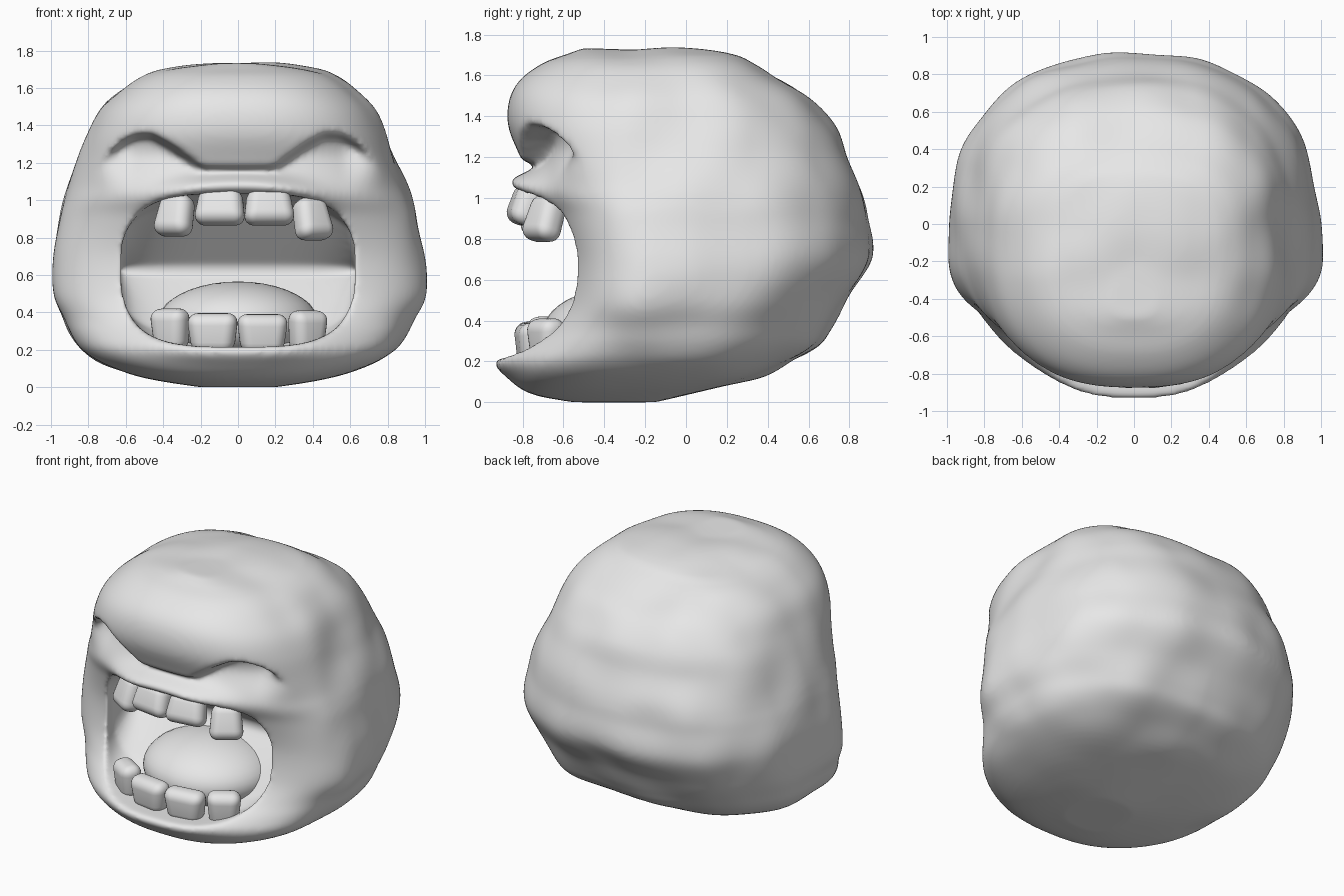
import bpy, bmesh, math
from mathutils import Vector, noise

cube = bpy.data.objects.get("Cube")
if cube:
    bpy.data.objects.remove(cube)

stone = bpy.data.materials.new("stone grey")
stone.use_nodes = True
stone.diffuse_color = (0.8, 0.8, 0.8, 1)
stone.node_tree.nodes["Principled BSDF"].inputs["Base Color"].default_value = (0.8, 0.8, 0.8, 1)


def smoothstep(low, high, value):
    t = min(1, max(0, (value - low) / (high - low)))
    return t * t * (3 - 2 * t)


def interpolate(points, x):
    """Piecewise linear curve through (x, value) points."""
    for (xa, va), (xb, vb) in zip(points, points[1:]):
        if x <= xb:
            return va + (vb - va) * (x - xa) / (xb - xa)
    return points[-1][1]


def spline_rows(rows, steps):
    """Smooth in-between rows passing through every given row."""
    padded = [rows[0]] + rows + [rows[-1]]
    result = []
    for a, b, c, d in zip(padded, padded[1:], padded[2:], padded[3:]):
        for step in range(steps):
            t = step / steps
            result.append([q + t / 2 * (r - p + t * (2 * p - 5 * q + 4 * r - s
                                                     + t * (3 * (q - r) + s - p)))
                           for p, q, r, s in zip(a, b, c, d)])
    return result + [rows[-1]]


def make_object(name, bm):
    bmesh.ops.recalc_face_normals(bm, faces=bm.faces)
    mesh = bpy.data.meshes.new(name)
    bm.to_mesh(mesh)
    bm.free()
    mesh.materials.append(stone)
    obj = bpy.data.objects.new(name, mesh)
    bpy.context.collection.objects.link(obj)
    return obj


def shade_smooth(obj):
    for face in obj.data.polygons:
        face.use_smooth = True


def loft(name, rings):
    """Closed skin over rings of equal length, capped at both ends."""
    bm = bmesh.new()
    loops = [[bm.verts.new(p) for p in ring] for ring in rings]
    count = len(loops[0])
    for lower, upper in zip(loops, loops[1:]):
        for i in range(count):
            j = (i + 1) % count
            bm.faces.new((lower[i], lower[j], upper[j], upper[i]))
    bm.faces.new(loops[0])
    bm.faces.new(loops[-1])
    return make_object(name, bm)


def superellipse(power, count):
    """Unit outline as (u, v) pairs."""
    def bend(c):
        return math.copysign(abs(c) ** (2 / power), c)
    angles = [2 * math.pi * (i + 0.5) / count for i in range(count)]
    return [(bend(math.cos(a)), bend(math.sin(a))) for a in angles]


def apply_modifier(obj, kind, **settings):
    mod = obj.modifiers.new(kind.title(), kind)
    for key, value in settings.items():
        setattr(mod, key, value)
    bpy.context.view_layer.objects.active = obj
    bpy.ops.object.modifier_apply(modifier=mod.name)


# Head sections: height, half width, front y, back y, y of the widest point
SECTIONS = [
    (0, .2, -.55, -.15, -.35), (.03, .4, -.72, -.02, -.3),
    (.07, .58, -.81, .15, -.27), (.13, .74, -.85, .38, -.22),
    (.2, .84, -.85, .53, -.18), (.28, .9, -.78, .65, -.15),
    (.37, .94, -.7, .71, -.14), (.5, .995, -.62, .78, -.15),
    (.7, .995, -.6, .9, -.14), (.9, .96, -.66, .885, -.1),
    (1, .93, -.72, .87, -.08), (1.08, .9, -.75, .845, -.07),
    (1.2, .855, -.81, .79, -.07), (1.35, .8, -.87, .73, -.08),
    (1.48, .735, -.865, .62, -.09), (1.58, .64, -.81, .46, -.1),
    (1.66, .53, -.7, .34, -.13), (1.705, .4, -.58, .21, -.17),
    (1.735, .13, -.5, -.22, -.35),
]
# Lower edge of the brow, outward from the middle
BROW = [(0, 1.17), (.2, 1.17), (.36, 1.29), (.46, 1.345), (.55, 1.34),
        (.63, 1.3), (.73, 1.2), (.85, 1.08)]


def ridge(x, z, height, curve, width, reach):
    """Soft lip: strongest at a bowed height, fading toward the sides."""
    offset = (z - height - curve * x * x) / width
    return math.exp(-offset * offset) * (1 - smoothstep(.15, reach, abs(x)))


def sculpt(x, y, z):
    """Push out the lips, hollow the eye sockets and roughen the rock."""
    if y < -.2:
        edge = interpolate(BROW, abs(x))
        hollow = smoothstep(1.02, 1.28, z) * (1 - smoothstep(.55, .78, abs(x)))
        y += .16 * hollow * (1 - smoothstep(edge - .02, edge + .02, z))
        y -= .13 * ridge(x, z, 1.08, -.25, .06, .6)
        y -= .08 * ridge(x, z, .2, .2, .08, .75)
    point = Vector((x, y, z))
    lump = .025 * noise.noise(point * 3.2 + Vector((4, 1, 7)))
    lump *= smoothstep(-.6, -.2, y) * smoothstep(0, .2, z)
    return point + lump * (point - Vector((0, -.1, .85))).normalized()


# Boulder head
outline = superellipse(2.5, 160)
head = loft("head", [
    [sculpt(u * half, mid + v * (back - mid if v > 0 else mid - front), z) for u, v in outline]
    for z, half, front, back, mid in spline_rows(SECTIONS, 10)])

# Mouth hollow, a wedge closing toward the back: y, width scale, height scale
HOLLOW = [(-1.2, 1, 1), (-.58, 1, 1), (-.45, 1.05, .86), (-.15, 1.05, .06)]
mouth = superellipse(3.3, 64)
cutter = loft("mouth_cutter", [[(u * .61 * sx, y, .625 + v * .41 * sz) for u, v in mouth]
                               for y, sx, sz in HOLLOW])
cutter.hide_render = True
apply_modifier(head, "BOOLEAN", operation="DIFFERENCE", solver="EXACT", object=cutter)
bpy.data.objects.remove(cutter)

# Soften the lips, brow and rock lumps
apply_modifier(head, "REMESH", mode="VOXEL", voxel_size=.016)
apply_modifier(head, "SMOOTH", factor=.5, iterations=12)
shade_smooth(head)

# Tongue
bm = bmesh.new()
bmesh.ops.create_uvsphere(bm, u_segments=40, v_segments=20, radius=1)
bmesh.ops.scale(bm, vec=(.43, .4, .22), verts=bm.verts)
bmesh.ops.translate(bm, vec=(0, -.3, .345), verts=bm.verts)
shade_smooth(make_object("tongue", bm))


def make_tooth(name, x, y, z, width, height, turn, tilt, tip):
    """Rounded block, wider at its tip (tip is 1 for up, -1 for down)."""
    bm = bmesh.new()
    bmesh.ops.create_cube(bm, size=1)
    for v in bm.verts:
        flare = 1.06 if v.co.z * tip > 0 else .84
        v.co = Vector((v.co.x * width * flare, v.co.y * .14, v.co.z * height))
    tooth = make_object(name, bm)
    tooth.location = (x, y, z)
    tooth.rotation_euler = (math.radians(tilt), 0, math.radians(turn))
    apply_modifier(tooth, "BEVEL", width=.06, segments=6, limit_method="NONE")
    shade_smooth(tooth)


# Rows of teeth: x, y, z, width, height, turn
UPPER = [(-.335, -.7, .92, .21, .23, -32), (-.095, -.785, .965, .265, .2, -8),
         (.165, -.785, .965, .265, .2, 8), (.395, -.69, .9, .21, .23, 35)]
LOWER = [(-.36, -.68, .305, .21, .23, -32), (-.135, -.755, .29, .265, .21, -8),
         (.13, -.755, .285, .265, .21, 8), (.37, -.68, .295, .21, .23, 32)]
for i, (x, y, z, width, height, turn) in enumerate(UPPER):
    make_tooth(f"upper_tooth_{i + 1}", x, y, z, width, height, turn, -20, -1)
for i, (x, y, z, width, height, turn) in enumerate(LOWER):
    make_tooth(f"lower_tooth_{i + 1}", x, y, z, width, height, turn, 6, 1)
